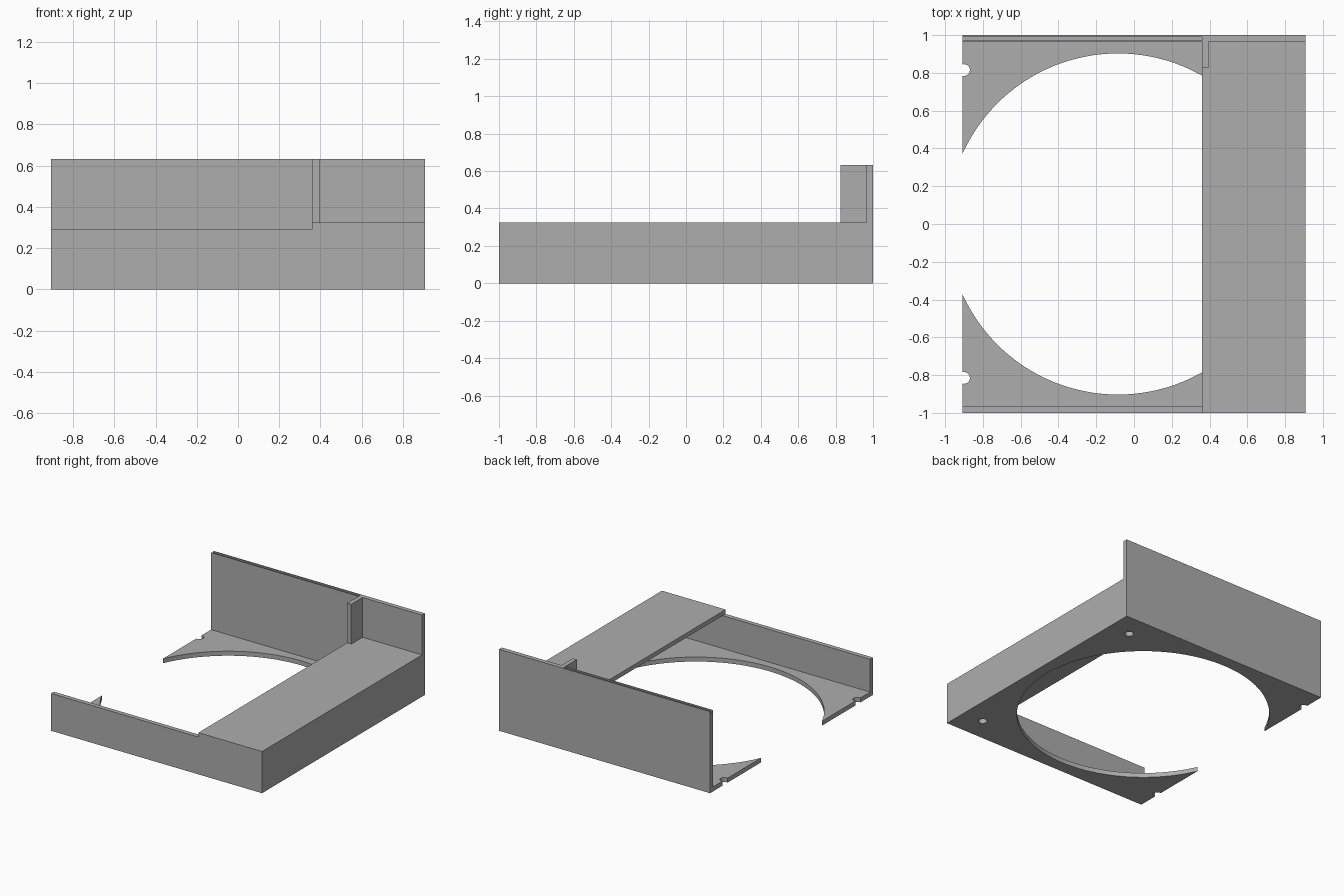
import bpy

default_cube = bpy.data.objects.get("Cube")
if default_cube:
    bpy.data.objects.remove(default_cube, do_unlink=True)

# Main dimensions
X, Y = 0.907, 1.0
T = 0.035                      # sheet thickness
SIDE_H, SLAB_H, BACK_H = 0.29, 0.324, 0.633
STEP_X = 0.36                  # free edge of the raised shelf
RING_X, RING_R = -0.085, 0.903 # large round opening
HOLE_OFF, HOLE_R = 0.815, 0.031

grey = bpy.data.materials.new("plain grey")
grey.use_nodes = True
colour = (0.42, 0.42, 0.42, 1)
grey.diffuse_color = colour
grey.node_tree.nodes["Principled BSDF"].inputs["Base Color"].default_value = colour


def box(name, x, y, z):
    """Box spanning the given (low, high) ranges."""
    bpy.ops.mesh.primitive_cube_add(size=1)
    ob = bpy.context.object
    ob.name = name
    ob.location = [(a + b) / 2 for a, b in (x, y, z)]
    ob.scale = [b - a for a, b in (x, y, z)]
    bpy.ops.object.transform_apply(location=True, rotation=False, scale=True)
    ob.data.materials.append(grey)
    return ob


def cylinder(name, x, y, radius, sides):
    bpy.ops.mesh.primitive_cylinder_add(
        vertices=sides, radius=radius, depth=0.2, location=(x, y, T / 2))
    ob = bpy.context.object
    ob.name = name
    ob.data.materials.append(grey)
    return ob


def cut(target, cutter):
    """Subtract the cutter, then discard it."""
    mod = target.modifiers.new("cut", 'BOOLEAN')
    mod.operation, mod.solver, mod.object = 'DIFFERENCE', 'EXACT', cutter
    bpy.ops.object.select_all(action='DESELECT')
    bpy.context.view_layer.objects.active = target
    target.select_set(True)
    bpy.ops.object.modifier_apply(modifier=mod.name)
    bpy.data.objects.remove(cutter, do_unlink=True)


# Floor plate with the round opening, two screw holes and two edge notches
plate = box("base_plate", (-X, X), (-Y, Y), (0, T))
cut(plate, cylinder("ring_cutter", RING_X, 0, RING_R, 128))
for sx in (-1, 1):
    for sy in (-1, 1):
        cut(plate, cylinder("hole_cutter", RING_X + sx * HOLE_OFF,
                            sy * HOLE_OFF, HOLE_R, 32))
plate.select_set(True)
bpy.context.view_layer.objects.active = plate
bpy.ops.object.shade_smooth_by_angle()

# Upright walls
box("front_wall", (-X, X), (-Y, -Y + T), (T, SIDE_H))
box("left_wall", (X - T, X), (-Y + T, Y - T), (T, SIDE_H))
back = box("back_wall", (-X, X), (Y - T, Y), (T, BACK_H))

# Shallow groove along the top of the back wall
cut(back, box("groove_cutter", (-X - 0.1, STEP_X), (Y - 0.028, Y - 0.01),
              (BACK_H - 0.015, BACK_H + 0.1)))

# Raised shelf and the small rib standing on its edge
box("top_shelf", (STEP_X, X), (-Y, Y - T), (SIDE_H, SLAB_H))
box("shelf_rib", (STEP_X, STEP_X + T), (0.826, Y - T), (SLAB_H, BACK_H))
